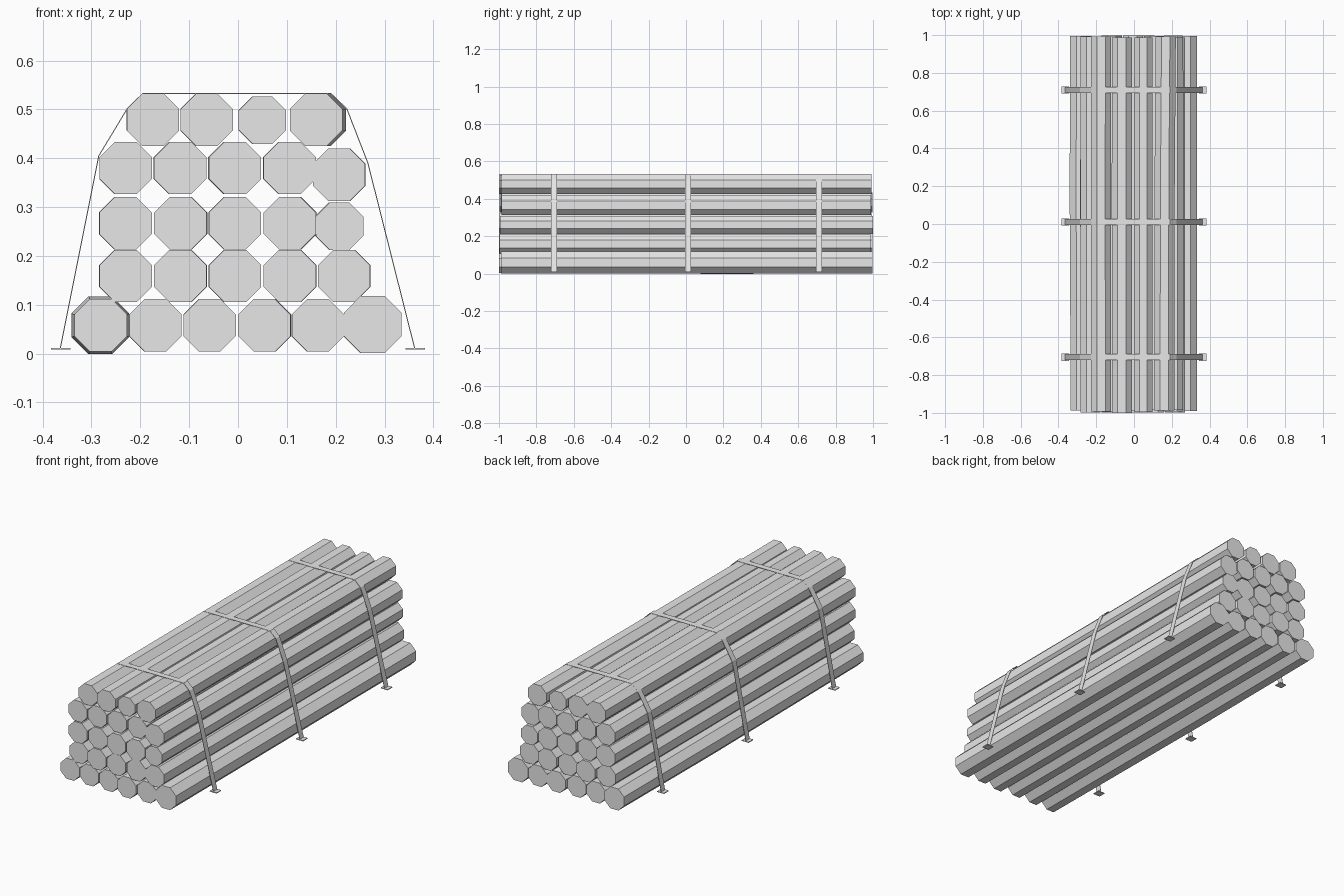
import bpy, bmesh, math, random
from mathutils import Vector

random.seed(4)
cube = bpy.data.objects.get("Cube")
if cube:
    bpy.data.objects.remove(cube, do_unlink=True)


def make_material(name, value):
    mat = bpy.data.materials.new(name)
    mat.use_nodes = True
    colour = (value, value, value, 1)
    mat.diffuse_color = colour
    mat.node_tree.nodes["Principled BSDF"].inputs["Base Color"].default_value = colour
    return mat


grey = make_material("light grey", 0.8)


def finish(name, bm):
    bmesh.ops.recalc_face_normals(bm, faces=bm.faces)
    mesh = bpy.data.meshes.new(name)
    bm.to_mesh(mesh)
    bm.free()
    mesh.materials.append(grey)
    obj = bpy.data.objects.new(name, mesh)
    bpy.context.collection.objects.link(obj)
    return obj


def loft(name, rings):
    """Skin a list of equal closed rings and cap both ends."""
    bm = bmesh.new()
    loops = [[bm.verts.new(p) for p in ring] for ring in rings]
    n = len(loops[0])
    for a, b in zip(loops, loops[1:]):
        for i in range(n):
            j = (i + 1) % n
            bm.faces.new((a[i], a[j], b[j], b[i]))
    bm.faces.new(loops[0])
    bm.faces.new(loops[-1])
    return finish(name, bm)


def octagon(x, y, z, half):
    radius = half / math.cos(math.pi / 8)
    angles = [math.pi / 8 + i * math.pi / 4 for i in range(8)]
    return [(x + radius * math.cos(a), y, z + radius * math.sin(a)) for a in angles]


def log(name, x, z, half=0.0535, back_shift=0.0, swell=0.0):
    front, back = -random.uniform(0.985, 1), random.uniform(0.985, 1)
    bend = random.uniform(-0.002, 0.002)
    loft(name, [octagon(x, front, z, half),
                octagon(x + bend + back_shift / 2, 0.2, z, half + swell),
                octagon(x + back_shift, back, z, half + swell / 2)])


# Regular logs, row by row: height and centres
rows = [(0.058, [-0.169, -0.058, 0.054, 0.164]),
        (0.159, [-0.23, -0.118, -0.006, 0.106, 0.217]),
        (0.267, [-0.23, -0.118, -0.006, 0.106]),
        (0.38, [-0.23, -0.118, -0.006, 0.106]),
        (0.479, [-0.174, -0.064])]
for r, (z, centres) in enumerate(rows, 1):
    for c, x in enumerate(centres, 1):
        log(f"log_row_{r}_{c}", x, z)

# Odd logs at the edges of the stack
log("log_bottom_right_end", -0.281, 0.058, 0.054, swell=0.005)
log("log_bottom_left_end", 0.276, 0.0595, 0.0585)
log("log_third_row_end", 0.208, 0.261, 0.0485)
log("log_fourth_row_end", 0.207, 0.3665)
log("log_top_thin", 0.05, 0.478, 0.0485)
log("log_top_end", 0.16, 0.479, 0.0535, back_shift=0.008)

# Straps over the stack, with a small foot plate at each end
path = [(-0.363, 0.01), (-0.284, 0.405), (-0.226, 0.501), (-0.195, 0.532),
        (0.19, 0.532), (0.222, 0.501), (0.265, 0.39), (0.361, 0.01)]
half_width = 0.016
for name, y in (("front", -0.705), ("middle", 0.01), ("back", 0.71)):
    rings = []
    for i, (x, z) in enumerate(path):
        before, after = path[max(i - 1, 0)], path[min(i + 1, len(path) - 1)]
        along = Vector((after[0] - before[0], after[1] - before[1])).normalized()
        ox, oz = -along.y * 0.002, along.x * 0.002
        rings.append([(x, y - half_width, z), (x, y + half_width, z),
                      (x + ox, y + half_width, z + oz), (x + ox, y - half_width, z + oz)])
    loft("strap_" + name, rings)
    for side, sign in (("left", 1), ("right", -1)):
        bm = bmesh.new()
        bmesh.ops.create_cube(bm, size=1)
        bmesh.ops.scale(bm, vec=(0.04, 0.038, 0.004), verts=bm.verts)
        bmesh.ops.translate(bm, vec=(sign * 0.363, y, 0.01), verts=bm.verts)
        finish(f"strap_foot_{name}_{side}", bm)
